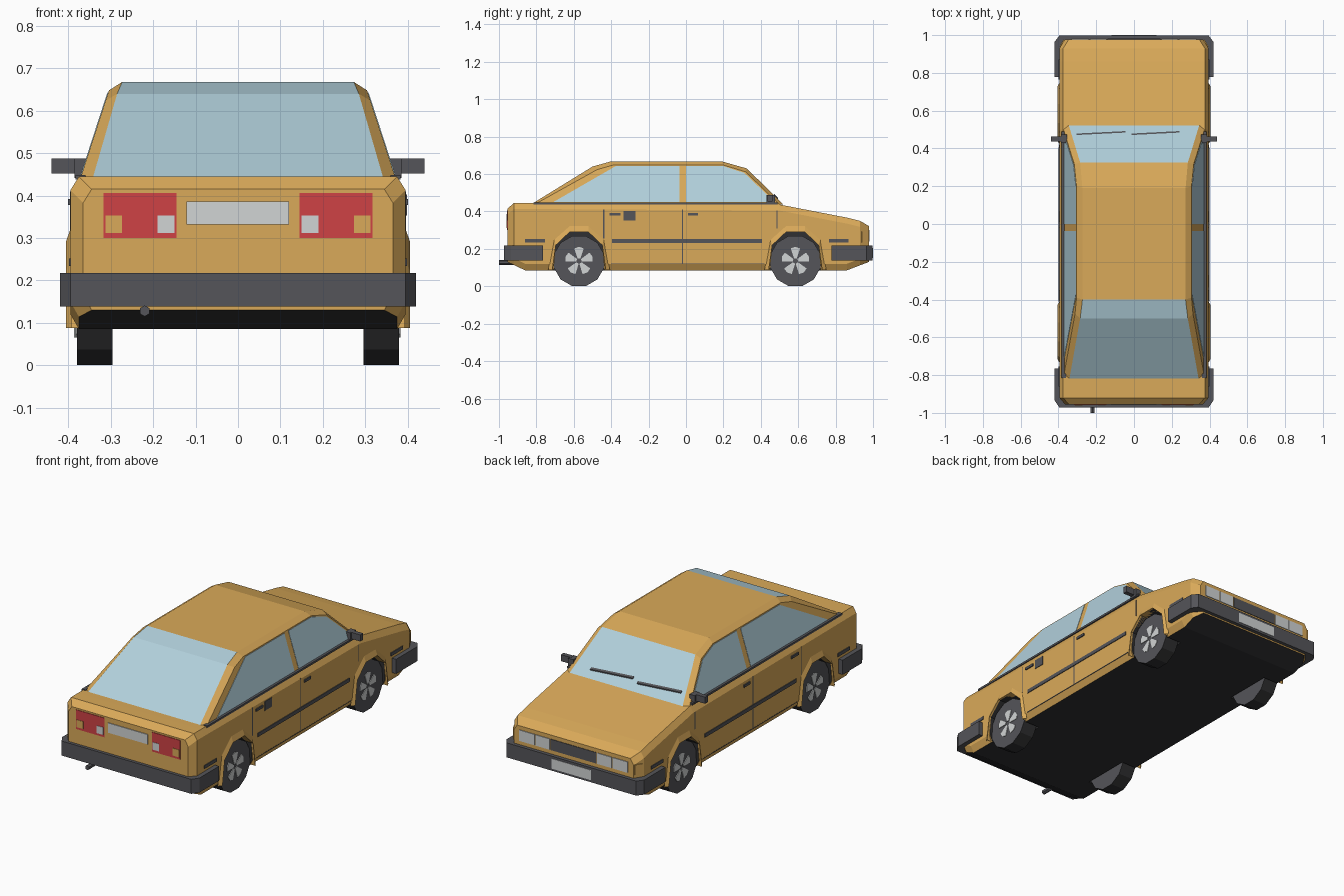
import bpy, bmesh, math
from mathutils import Vector, Matrix

cube = bpy.data.objects.get("Cube")
if cube:
    bpy.data.objects.remove(cube, do_unlink=True)


def material(name, r, g, b):
    m = bpy.data.materials.new(name)
    m.use_nodes = True
    m.diffuse_color = (r, g, b, 1)
    m.node_tree.nodes["Principled BSDF"].inputs["Base Color"].default_value = (r, g, b, 1)
    return m


PAINT = material("ochre paint", 0.70, 0.40, 0.10)
GLASS = material("pale blue glass", 0.44, 0.63, 0.71)
GREY = material("dark grey trim", 0.09, 0.09, 0.10)
BLACK = material("black rubber", 0.03, 0.03, 0.032)
RED = material("red lamp", 0.62, 0.055, 0.06)
SILVER = material("light grey", 0.64, 0.66, 0.66)


def finish(name, bm, *mats):
    bmesh.ops.recalc_face_normals(bm, faces=bm.faces)
    me = bpy.data.meshes.new(name)
    bm.to_mesh(me)
    bm.free()
    for m in mats:
        me.materials.append(m)
    ob = bpy.data.objects.new(name, me)
    bpy.context.scene.collection.objects.link(ob)
    return ob


def box(name, x, y, z, mat):
    """Box from (min, max) ranges."""
    bm = bmesh.new()
    lo, hi = zip(x, y, z)
    size = [b - a for a, b in zip(lo, hi)]
    mid = [(a + b) / 2 for a, b in zip(lo, hi)]
    bmesh.ops.create_cube(bm, size=1, matrix=Matrix.Translation(mid) @ Matrix.Diagonal((*size, 1)))
    return finish(name, bm, mat)


def prism(name, bottom, top, mat):
    """Solid between two matching loops of 3D points."""
    bm = bmesh.new()
    a, b = [[bm.verts.new(p) for p in loop] for loop in (bottom, top)]
    n = len(a)
    bm.faces.new(a)
    bm.faces.new(b)
    for i in range(n):
        j = (i + 1) % n
        bm.faces.new((a[i], a[j], b[j], b[i]))
    return finish(name, bm, mat)


# Lower body: stations of y, half width, bottom, top
stations = [(-.955, .365, .13, .415), (-.92, .395, .114, .445), (-.86, .395, .085, .445),
            (.50, .395, .085, .437), (.86, .395, .085, .367), (.93, .395, .112, .35),
            (.978, .365, .13, .322)]
bm = bmesh.new()
rings = []
for y, w, lo, hi in stations:
    half = [(w - .02, lo), (w, lo + .035), (w, hi - .032), (w - .02, hi)]
    section = half + [(-x, z) for x, z in reversed(half)]
    rings.append([bm.verts.new((x, y, z)) for x, z in section])
for a, b in zip(rings, rings[1:]):
    for k in range(8):
        f = bm.faces.new((a[k], a[(k + 1) % 8], b[(k + 1) % 8], b[k]))
        f.material_index = 1 if k == 7 else 0
bm.faces.new(rings[0])
bm.faces.new(rings[-1])
body = finish("body", bm, PAINT, BLACK)

# Wheel wells, arch flares and wheels
WHEELS = {"rear": -.572, "front": .585}
AXLE, RADIUS = .135, .135


def arch(points):
    return points + [(-y, z) for y, z in reversed(points)]


outer = arch([(-.165, -.047), (-.135, .12), (-.05, .195)])
inner = arch([(-.143, -.047), (-.124, .085), (-.05, .155)])
cutters = []
for s, side in ((1, "left"), (-1, "right")):
    for end, yc in WHEELS.items():
        well = [(yc + y, AXLE + z if z > 0 else 0) for y, z in inner]
        cut = prism("well_cutter", [(s * .285, y, z) for y, z in well],
                    [(s * .45, y, z) for y, z in well], BLACK)
        cut.hide_render = True
        cutters.append(cut)
        mod = body.modifiers.new("well", 'BOOLEAN')
        mod.operation = 'DIFFERENCE'
        mod.solver = 'EXACT'
        mod.material_mode = 'TRANSFER'
        mod.object = cut

        # Flared lip around the opening
        bm = bmesh.new()
        loops = [[bm.verts.new((s * x, yc + y, AXLE + z)) for y, z in pts]
                 for x, pts in ((.392, outer), (.406, inner), (.36, inner))]
        for a, b in zip(loops, loops[1:]):
            for i in range(len(a) - 1):
                bm.faces.new((a[i], a[i + 1], b[i + 1], b[i]))
        finish(f"{end}_{side}_arch_flare", bm, PAINT)

        # Tyre with grey sidewalls and black tread
        bm = bmesh.new()
        turn = Matrix.Translation((s * .338, yc, AXLE)) @ Matrix.Rotation(math.pi / 2, 4, 'Y') \
            @ Matrix.Rotation(math.pi / 12, 4, 'Z')
        bmesh.ops.create_cone(bm, cap_ends=True, segments=12, radius1=RADIUS * 1.03,
                              radius2=RADIUS * 1.03, depth=.084, matrix=turn)
        for f in bm.faces:
            f.material_index = 0 if abs(f.normal.x) > .5 else 1
        finish(f"{end}_{side}_wheel", bm, GREY, BLACK)

        # Five light spokes
        bm = bmesh.new()
        for i in range(5):
            mid = math.pi / 2 + i * math.tau / 5
            spots = [(.015, -.5), (.072, -.36), (.076, 0), (.072, .36), (.015, .5)]
            bm.faces.new([bm.verts.new((s * .383, yc + r * math.cos(mid + t),
                                        AXLE + r * math.sin(mid + t))) for r, t in spots])
        spokes = finish(f"{end}_{side}_spokes", bm, SILVER)
        spokes.modifiers.new("thickness", 'SOLIDIFY').thickness = .004

bpy.context.view_layer.update()
cut_mesh = bpy.data.meshes.new_from_object(body.evaluated_get(bpy.context.evaluated_depsgraph_get()))
body.modifiers.clear()
body.data = cut_mesh
for cut in cutters:
    bpy.data.objects.remove(cut, do_unlink=True)


# Cabin: centre strip of glass and roof, bevelled rails, leaning sides
def lean(z):
    return .372 - (z - .44) * .325


crown = [(-.82, .443, .342), (-.5, .64, .285), (-.4, .668, .273),
         (.19, .668, .273), (.325, .63, .285), (.522, .436, .345)]
rail = [(-.80, .443), (-.475, .624), (-.39, .648), (.2, .648), (.318, .612), (.50, .436)]
bm = bmesh.new()
top = {s: [bm.verts.new((s * x, y, z)) for y, z, x in crown] for s in (1, -1)}
edge = {s: [bm.verts.new((s * lean(z), y, z)) for y, z in rail] for s in (1, -1)}
for i in range(5):
    f = bm.faces.new((top[1][i], top[1][i + 1], top[-1][i + 1], top[-1][i]))
    f.material_index = 1 if i in (0, 1, 4) else 0
    for s in (1, -1):
        bm.faces.new((top[s][i], top[s][i + 1], edge[s][i + 1], edge[s][i]))
for s in (1, -1):
    bm.faces.new(edge[s])
bm.faces.new((top[1][0], edge[1][0], edge[1][5], top[1][5],
              top[-1][5], edge[-1][5], edge[-1][0], top[-1][0]))
finish("cabin", bm, PAINT, GLASS)

# Side details, mirrored
rear_pane = [(-.71, .45), (-.375, .643), (-.036, .643), (-.036, .45)]
front_pane = [(0, .45), (0, .643), (.2, .643), (.312, .606), (.475, .45)]
for s, side in ((1, "left"), (-1, "right")):
    def plate(name, y, z, mat, depth=.004):
        box(f"{side}_{name}", sorted((s * .392, s * (.395 + depth))), y, z, mat)

    for name, pane in (("rear", rear_pane), ("front", front_pane)):
        prism(f"{name}_{side}_window", [(s * (lean(z) - .003), y, z) for y, z in pane],
              [(s * (lean(z) + .002), y, z) for y, z in pane], GLASS)
    box(f"{side}_belt_strip", sorted((s * .36, s * .383)), (-.815, .49), (.438, .449), GREY)
    plate("door_strip", (-.395, .405), (.232, .252), GREY)
    plate("rear_strip", (-.86, -.755), (.234, .252), GREY)
    plate("front_strip", (.765, .87), (.234, .252), GREY)
    for name, y, z in (("rear", -.44, (.255, .41)), ("middle", -.018, (.12, .41)),
                       ("front", .487, (.31, .405))):
        plate(f"{name}_door_gap", (y - .003, y + .003), z, GREY, .001)
    plate("sill_gap", (-.40, .42), (.118, .122), GREY, .001)
    plate("rear_handle", (-.41, -.35), (.378, .392), GREY, .006)
    plate("front_handle", (.01, .065), (.378, .392), GREY, .006)

    # Door mirror
    box(f"{side}_mirror", sorted((s * .38, s * .44)), (.437, .462), (.452, .488), GREY)
    box(f"{side}_mirror_foot", sorted((s * .355, s * .386)), (.43, .475), (.442, .487), GREY)

    # Tail lamps
    for name, x, z, mat, y in (("tail_lamp", (.145, .317), (.30, .406), RED, -.958),
                               ("reverse_lamp", (.15, .19), (.312, .353), SILVER, -.960),
                               ("tail_indicator", (.273, .313), (.312, .353), PAINT, -.960)):
        box(f"{side}_{name}", sorted((s * x[0], s * x[1])), (y, -.953), z, mat)

    # Headlamps and corner indicator
    for name, a, b in (("inner", .145, .232), ("outer", .238, .33)):
        box(f"{side}_{name}_headlamp", sorted((s * a, s * b)), (.97, .982), (.24, .30), SILVER)
    corner = [(.368, .973), (.390, .938), (.394, .941), (.372, .977)]
    prism(f"{side}_corner_indicator", [(s * x, y, .235) for x, y in corner],
          [(s * x, y, .292) for x, y in corner], PAINT)

# Fuel flap on one side only
box("fuel_flap", (.392, .398), (-.335, -.27), (.353, .403), GREY)

# Bumpers wrap around both ends
for name, side_y, bend_y, end_y in (("rear_bumper", -.765, -.935, -.972),
                                    ("front_bumper", .778, .965, .998)):
    plan = [(.42, side_y), (.42, bend_y), (.395, end_y)]
    plan += [(-x, y) for x, y in reversed(plan)]
    prism(name, [(x, y, .138) for x, y in plan], [(x, y, .218) for x, y in plan], GREY)

# Grille and plates
box("grille", (-.14, .14), (.97, .981), (.24, .30), GREY)
box("front_plate", (-.12, .12), (.99, 1.0), (.15, .205), SILVER)
box("rear_plate", (-.122, .12), (-.959, -.953), (.332, .386), SILVER)

# Wipers resting on the windscreen
slope = (.63 - .436) / (.325 - .522)
for name, a, b in (("right_wiper", (-.305, .475), (-.045, .488)),
                   ("left_wiper", (-.012, .475), (.24, .488))):
    loops = []
    for lift in (.001, .007):
        loops.append([(x, y + d, .436 + (y + d - .522) * slope + lift)
                      for (x, y), d in ((a, -.004), (b, -.004), (b, .004), (a, .004))])
    prism(name, *loops, GREY)

# Exhaust pipe
bm = bmesh.new()
bmesh.ops.create_cone(bm, cap_ends=True, segments=6, radius1=.013, radius2=.013, depth=.16,
                      matrix=Matrix.Translation((-.22, -.92, .128)) @ Matrix.Rotation(math.pi / 2, 4, 'X'))
finish("exhaust_pipe", bm, GREY)
